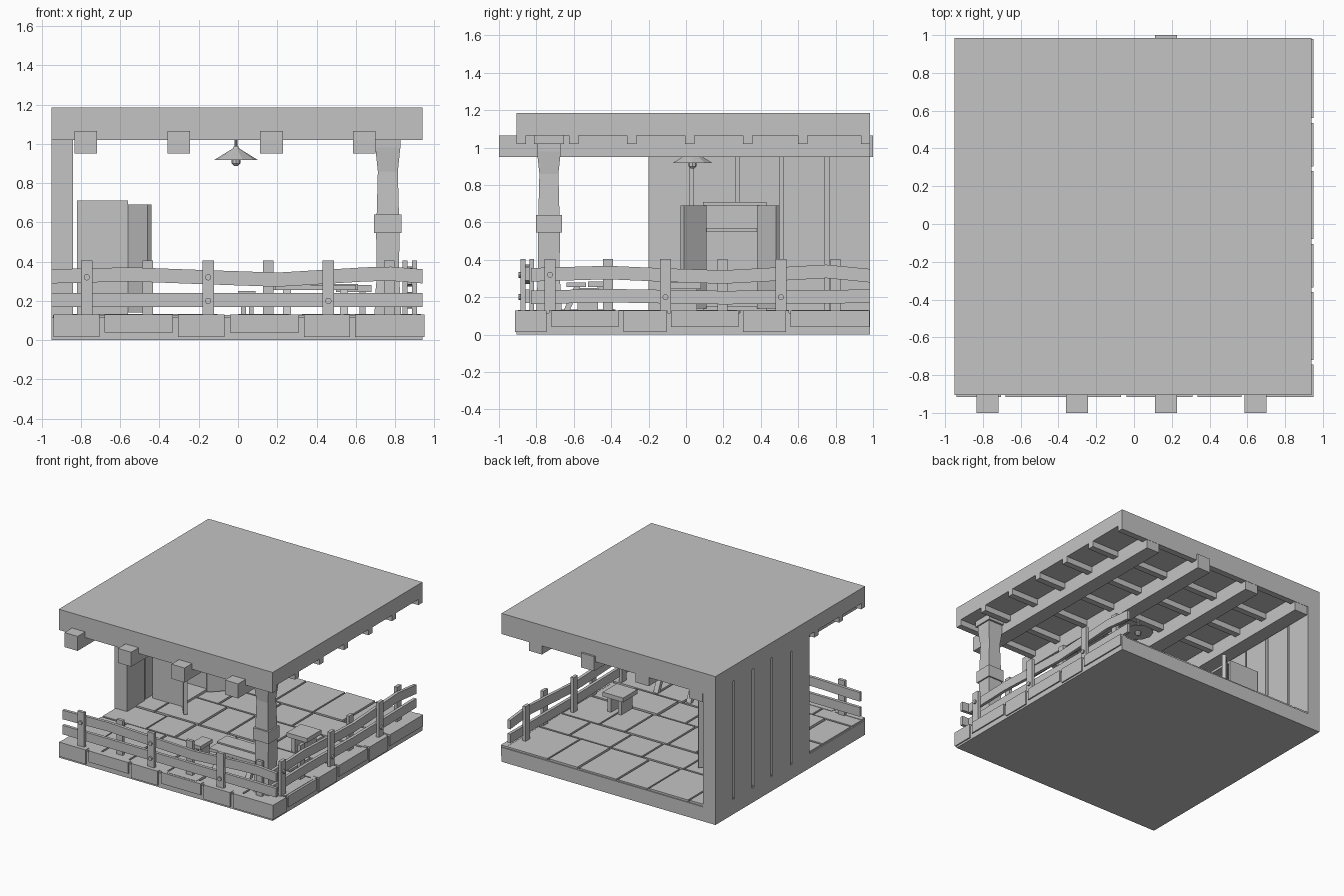
import bpy, bmesh, random
from math import radians, atan2, hypot
from mathutils import Matrix, Vector

random.seed(4)
cube = bpy.data.objects.get("Cube")
if cube:
    bpy.data.objects.remove(cube)

GREY = (0.55, 0.55, 0.55, 1)
mat = bpy.data.materials.new("plain grey")
mat.use_nodes = True
mat.diffuse_color = GREY
mat.node_tree.nodes["Principled BSDF"].inputs["Base Color"].default_value = GREY


def finish(name, bm):
    bmesh.ops.recalc_face_normals(bm, faces=bm.faces)
    mesh = bpy.data.meshes.new(name)
    bm.to_mesh(mesh)
    bm.free()
    mesh.materials.append(mat)
    obj = bpy.data.objects.new(name, mesh)
    bpy.context.collection.objects.link(obj)
    return obj


def add_box(bm, x0, x1, y0, y1, z0, z1):
    m = Matrix.Translation(((x0 + x1) / 2, (y0 + y1) / 2, (z0 + z1) / 2))
    m = m @ Matrix.Diagonal((x1 - x0, y1 - y0, z1 - z0, 1))
    bmesh.ops.create_cube(bm, size=1, matrix=m)


def boxes(name, *items):
    bm = bmesh.new()
    for item in items:
        add_box(bm, *item)
    return finish(name, bm)


def bar(name, a, b, width, depth):
    """Square bar from point a to point b."""
    a, b = Vector(a), Vector(b)
    d = b - a
    m = Matrix.Translation((a + b) / 2) @ d.to_track_quat('Z', 'Y').to_matrix().to_4x4()
    bm = bmesh.new()
    bmesh.ops.create_cube(bm, size=1, matrix=m @ Matrix.Diagonal((width, depth, d.length, 1)))
    return finish(name, bm)


def lathe(name, x, y, rings, sides, turn=0.0):
    """Stack of polygon rings (radius, z) around a vertical axis."""
    bm = bmesh.new()
    rows = []
    for r, z in rings:
        spin = [Matrix.Rotation(radians(turn + 360 * i / sides), 3, 'Z') @ Vector((r, 0, z))
                for i in range(sides)]
        rows.append([bm.verts.new(v + Vector((x, y, 0))) for v in spin])
    for low, high in zip(rows, rows[1:]):
        for i in range(sides):
            j = (i + 1) % sides
            bm.faces.new((low[i], low[j], high[j], high[i]))
    bm.faces.new(rows[0])
    bm.faces.new(rows[-1])
    return finish(name, bm)


# Base slab and paving
X0, X1, Y0, Y1 = -0.95, 0.94, -0.905, 0.985
boxes("base_slab", (X0, X1, Y0, Y1, 0, 0.115))
bm = bmesh.new()
row_edges = [Y0, -0.74, -0.37, -0.09, 0.28, 0.56, Y1]
for row, (ya, yb) in enumerate(zip(row_edges, row_edges[1:])):
    x, wide = X0, row % 2 == 0
    while x < X1 - 0.05:
        end = x + (0.37 if wide else 0.25) + random.uniform(-0.03, 0.03)
        if end > X1 - 0.12:
            end = X1
        add_box(bm, x + 0.008, end - 0.008, ya + 0.008, yb - 0.008,
                0.11, 0.13 + random.uniform(-0.004, 0.004))
        x, wide = end, not wide
finish("floor_tiles", bm)

# Edging stones on the front and the open side
front_stones = [(-0.94, -0.705), (-0.68, -0.33), (-0.305, -0.07),
                (-0.04, 0.31), (0.335, 0.57), (0.595, 0.95)]
side_stones = [(-0.915, -0.745), (-0.72, -0.36), (-0.335, -0.105),
               (-0.08, 0.28), (0.305, 0.535), (0.56, 0.98)]
bm = bmesh.new()
for i, ((a, b), (c, d)) in enumerate(zip(front_stones, side_stones)):
    low = 0.04 if i % 2 else 0.015
    add_box(bm, a, b, -0.915, -0.87, low if i < 5 else 0.015, 0.13)
    add_box(bm, 0.90, 0.95, c, d, low, 0.13)
finish("edging_stones", bm)

# Roof slab, joists and beams
boxes("roof_slab", (X0, X1, Y0, Y1, 1.065, 1.185))
boxes("roof_joists", *[(X0, X1, y - 0.025, y + 0.025, 1.02, 1.066)
                       for y in (-0.88, -0.6, -0.29, 0.02, 0.33, 0.625, 0.96)])
boxes("roof_beams", *[(x - 0.058, x + 0.058, -1, 1 if x == 0.17 else 0.983, 0.95, 1.066)
                      for x in (-0.775, -0.302, 0.17, 0.643)])

# Board wall with thin backing
gaps = [-0.2, 0.03, 0.275, 0.51, 0.755, Y1]
bm = bmesh.new()
for i, (a, b) in enumerate(zip(gaps, gaps[1:])):
    add_box(bm, X0, -0.84 - 0.008 * (i % 2), a + (0.011 if i else 0),
            b - (0.011 if i < 4 else 0), 0.11, 1.066)
finish("wall_boards", bm)
boxes("wall_backing", (-0.925, -0.865, -0.19, 0.97, 0.11, 1.066))

# Corner column with collar
CX, CY = 0.763, -0.733
lathe("corner_column", CX, CY,
      [(0.096, 0.11), (0.092, 0.22), (0.08, 0.32), (0.084, 0.55), (0.08, 0.64),
       (0.072, 0.86), (0.09, 0.98), (0.09, 1.066)], 4, 45)
boxes("column_collar", (CX - 0.07, CX + 0.07, CY - 0.07, CY + 0.07, 0.545, 0.64))
boxes("column_cap", (CX - 0.075, CX + 0.075, CY - 0.08, CY + 0.08, 1.02, 1.066))


# Fences: along is the running axis, the other axis goes outwards
def fence(name, outward, along_x, upper, lower, outer, inner, bolts):
    def place(t, o, z):
        return Vector((t, -o, z)) if along_x else Vector((o, t, z))

    def block(bm, t0, t1, o0, o1, z0, z1):
        p, q = place(t0, o0, z0), place(t1, o1, z1)
        add_box(bm, min(p.x, q.x), max(p.x, q.x), min(p.y, q.y), max(p.y, q.y), z0, z1)

    bm = bmesh.new()
    for t in outer:
        block(bm, t - 0.029, t + 0.029, outward + 0.011, outward + 0.036, 0.11, 0.405)
    for t in inner:
        block(bm, t - 0.027, t + 0.027, outward - 0.036, outward - 0.011, 0.11, 0.405)
    finish(name + "_posts", bm)
    bm = bmesh.new()
    for path in (upper, lower):
        rows = [[bm.verts.new(place(t, outward + o, z + h)) for o, h in
                 ((-0.012, -0.036), (0.012, -0.036), (0.012, 0.036), (-0.012, 0.036))]
                for t, z in path]
        for p, q in zip(rows, rows[1:]):
            for i in range(4):
                bm.faces.new((p[i], p[i - 1], q[i - 1], q[i]))
        bm.faces.new(rows[0])
        bm.faces.new(rows[-1])
    finish(name + "_rails", bm)
    bm = bmesh.new()
    turn = Matrix.Rotation(radians(90), 4, 'X' if along_x else 'Y')
    for t, z in bolts:
        m = Matrix.Translation(place(t, outward + 0.038, z)) @ turn
        bmesh.ops.create_cone(bm, cap_ends=True, segments=10, radius1=0.016,
                              radius2=0.016, depth=0.02, matrix=m)
    finish(name + "_bolts", bm)


fence("front_fence", 0.848, True,
      [(X0, 0.325), (-0.55, 0.335), (-0.15, 0.32), (0.2, 0.308), (0.65, 0.335), (0.78, 0.338), (X1, 0.325)],
      [(X0, 0.205), (X1, 0.205)],
      (-0.77, -0.152, 0.46), (-0.46, 0.155, 0.77),
      [(-0.77, 0.32), (-0.152, 0.32), (-0.152, 0.2), (0.46, 0.2)])
fence("side_fence", 0.875, False,
      [(-0.83, 0.32), (-0.42, 0.332), (-0.1, 0.318), (0.2, 0.308), (0.75, 0.338), (Y1, 0.315)],
      [(-0.83, 0.2), (-0.4, 0.208), (0.2, 0.198), (Y1, 0.205)],
      (-0.727, -0.11, 0.507), (-0.418, 0.195, 0.8),
      [(-0.727, 0.32), (-0.11, 0.2), (0.507, 0.2)])

# Open cabinet: shell, shelf and splayed doors
boxes("cabinet", (-0.82, -0.80, 0.09, 0.43, 0.13, 0.71),
      (-0.82, -0.56, 0.09, 0.11, 0.13, 0.71), (-0.82, -0.56, 0.41, 0.43, 0.13, 0.71),
      (-0.82, -0.56, 0.09, 0.43, 0.69, 0.71), (-0.82, -0.56, 0.09, 0.43, 0.13, 0.15),
      (-0.80, -0.57, 0.11, 0.41, 0.55, 0.57))
for name, (xa, ya), (xb, yb) in (("front_door", (-0.55, 0.10), (-0.45, -0.02)),
                                 ("rear_door", (-0.55, 0.39), (-0.45, 0.49))):
    door = boxes(name, (0, hypot(xb - xa, yb - ya), -0.014, 0.014, 0.14, 0.69))
    door.location = (xa, ya, 0)
    door.rotation_euler.z = atan2(yb - ya, xb - xa)

# Hanging lamp
LX, LY = -0.01, 0.035
lathe("lamp_cord", LX, LY, [(0.007, 0.96), (0.007, 1.07)], 6)
lathe("lamp_shade", LX, LY, [(0.1, 0.917), (0.112, 0.917), (0.018, 0.975), (0.012, 0.985)], 10)
lathe("lamp_bulb", LX, LY, [(0.01, 0.888), (0.022, 0.9), (0.022, 0.92)], 8)

# Low table with slanted legs, and two stools
boxes("table_top", (0.19, 0.6, -0.64, -0.535, 0.255, 0.28),
      (0.18, 0.61, -0.525, -0.4, 0.255, 0.285))
for x in (0.25, 0.54):
    for s in (-1, 1):
        bar("table_leg", (x, -0.52 + 0.12 * s, 0.125), (x, -0.52 + 0.06 * s, 0.26), 0.04, 0.03)
boxes("stool_left", (0, 0.09, -0.6, -0.45, 0.22, 0.25),
      (0.015, 0.04, -0.58, -0.47, 0.12, 0.22), (0.055, 0.08, -0.58, -0.47, 0.12, 0.22))
boxes("stool_right", (0.5, 0.68, -0.1, 0.08, 0.245, 0.28),
      (0.53, 0.56, -0.08, 0.06, 0.12, 0.25), (0.62, 0.65, -0.08, 0.06, 0.12, 0.25))
